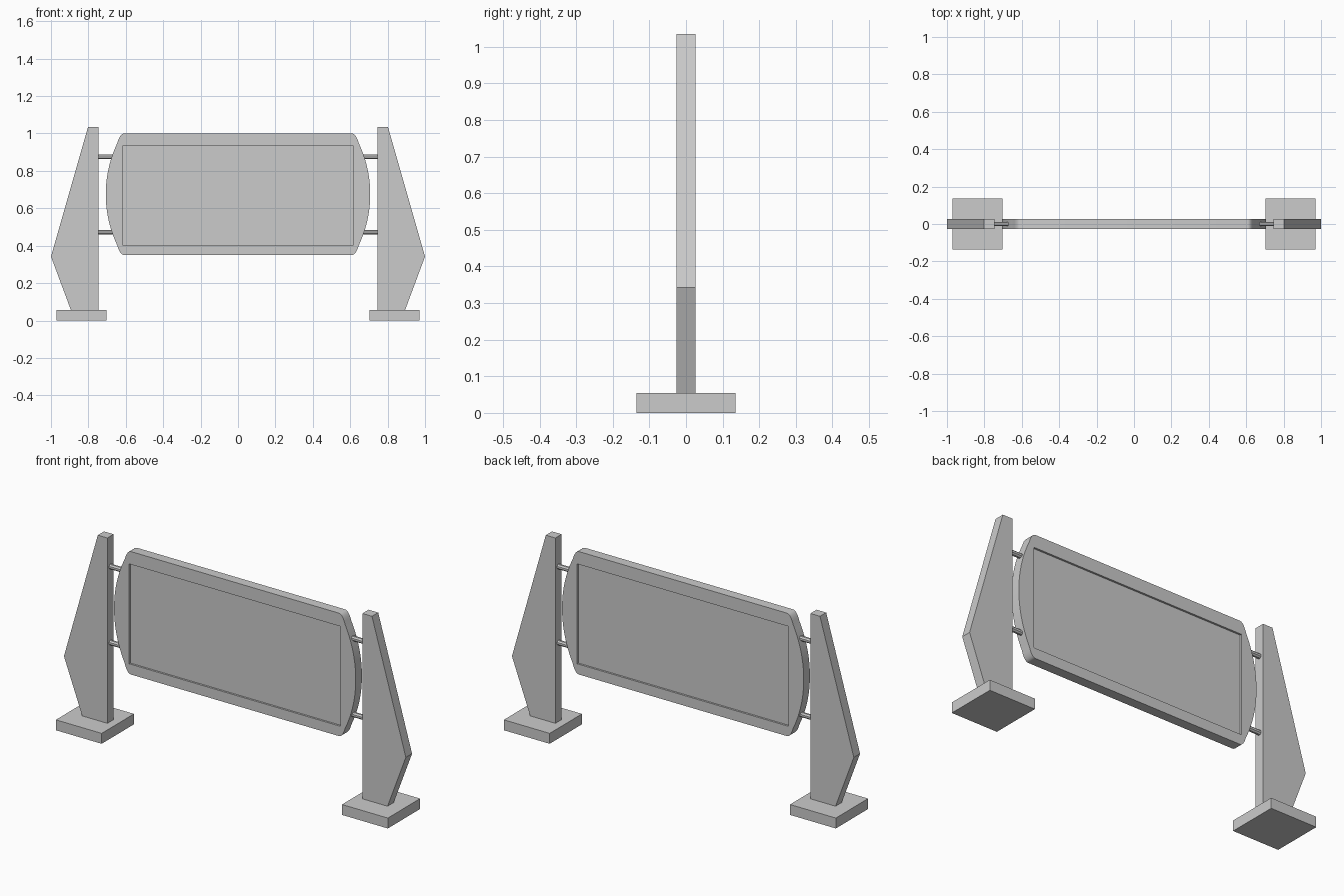
import bpy, bmesh, math
from mathutils import Matrix

if "Cube" in bpy.data.objects:
    bpy.data.objects.remove(bpy.data.objects["Cube"])

grey = bpy.data.materials.new("plain_grey")
grey.use_nodes = True
grey.diffuse_color = (0.6, 0.6, 0.6, 1)
grey.node_tree.nodes["Principled BSDF"].inputs["Base Color"].default_value = (0.6, 0.6, 0.6, 1)


def finish(name, bm):
    bmesh.ops.recalc_face_normals(bm, faces=bm.faces)
    mesh = bpy.data.meshes.new(name)
    bm.to_mesh(mesh)
    bm.free()
    mesh.materials.append(grey)
    obj = bpy.data.objects.new(name, mesh)
    bpy.context.collection.objects.link(obj)
    return obj


def box(name, x, y, z):
    """Box from (low, high) pairs on each axis."""
    bm = bmesh.new()
    size = [b - a for a, b in (x, y, z)]
    mid = [(a + b) / 2 for a, b in (x, y, z)]
    bmesh.ops.create_cube(bm, size=1, matrix=Matrix.Translation(mid) @ Matrix.Diagonal((*size, 1)))
    return finish(name, bm)


def slab(name, outline, half):
    """Extrude an x-z outline through the depth."""
    bm = bmesh.new()
    face = bm.faces.new([bm.verts.new((x, -half, z)) for x, z in outline])
    ext = bmesh.ops.extrude_face_region(bm, geom=[face])
    verts = [g for g in ext["geom"] if isinstance(g, bmesh.types.BMVert)]
    bmesh.ops.translate(bm, vec=(0, 2 * half, 0), verts=verts)
    return finish(name, bm)


HALF = 0.026

# Feet, tapered posts and connecting rods on both sides
post = [(0.746, 0.055), (0.893, 0.055), (1.0, 0.342), (0.802, 1.035), (0.746, 1.035)]
for side, s in (("left", 1), ("right", -1)):
    box(side + "_foot", sorted((s * 0.703, s * 0.971)), (-0.135, 0.135), (0, 0.055))
    slab(side + "_post", [(s * x, z) for x, z in post], HALF)
    for level, z in (("lower", 0.473), ("upper", 0.875)):
        bm = bmesh.new()
        turn = Matrix.Rotation(math.pi / 2, 4, "Y") @ Matrix.Rotation(math.pi / 8, 4, "Z")
        bmesh.ops.create_cone(bm, cap_ends=True, segments=8, radius1=0.013, radius2=0.013,
                              depth=0.1, matrix=Matrix.Translation((s * 0.71, 0, z)) @ turn)
        finish(f"{side}_{level}_rod", bm)

# Sign panel: bowed ends with rounded corners
MID, RISE, RADIUS = 0.675, 0.325, 0.64
bow = []
for i in range(-12, 13):
    dz = 0.275 * i / 12
    bow.append((0.707 - RADIUS + math.sqrt(RADIUS ** 2 - dz ** 2), dz))
corner = []
p0, p1, p2 = bow[-1], (0.63, RISE), (0.608, RISE)
for i in range(1, 7):
    t = i / 6
    corner.append(tuple((1 - t) ** 2 * a + 2 * t * (1 - t) * b + t * t * c
                        for a, b, c in zip(p0, p1, p2)))
end = [(x, -z) for x, z in reversed(corner)] + bow + corner
outline = [(x, MID + z) for x, z in end] + [(-x, MID + z) for x, z in reversed(end)]
panel = slab("sign_panel", outline, HALF)

# Shallow display recess on both faces
for s in (-1, 1):
    cutter = box("recess_cutter", (-0.618, 0.618), sorted((s * 0.016, s * 0.1)), (0.404, 0.932))
    cutter.hide_render = True
    mod = panel.modifiers.new("recess", "BOOLEAN")
    mod.operation, mod.solver, mod.object = "DIFFERENCE", "EXACT", cutter
    bpy.context.view_layer.objects.active = panel
    bpy.ops.object.modifier_apply(modifier=mod.name)
    bpy.data.objects.remove(cutter)

# Smooth the curved ends, keep the edges sharp
bpy.ops.object.select_all(action="DESELECT")
panel.select_set(True)
bpy.context.view_layer.objects.active = panel
bpy.ops.object.shade_smooth_by_angle(angle=math.radians(30))
